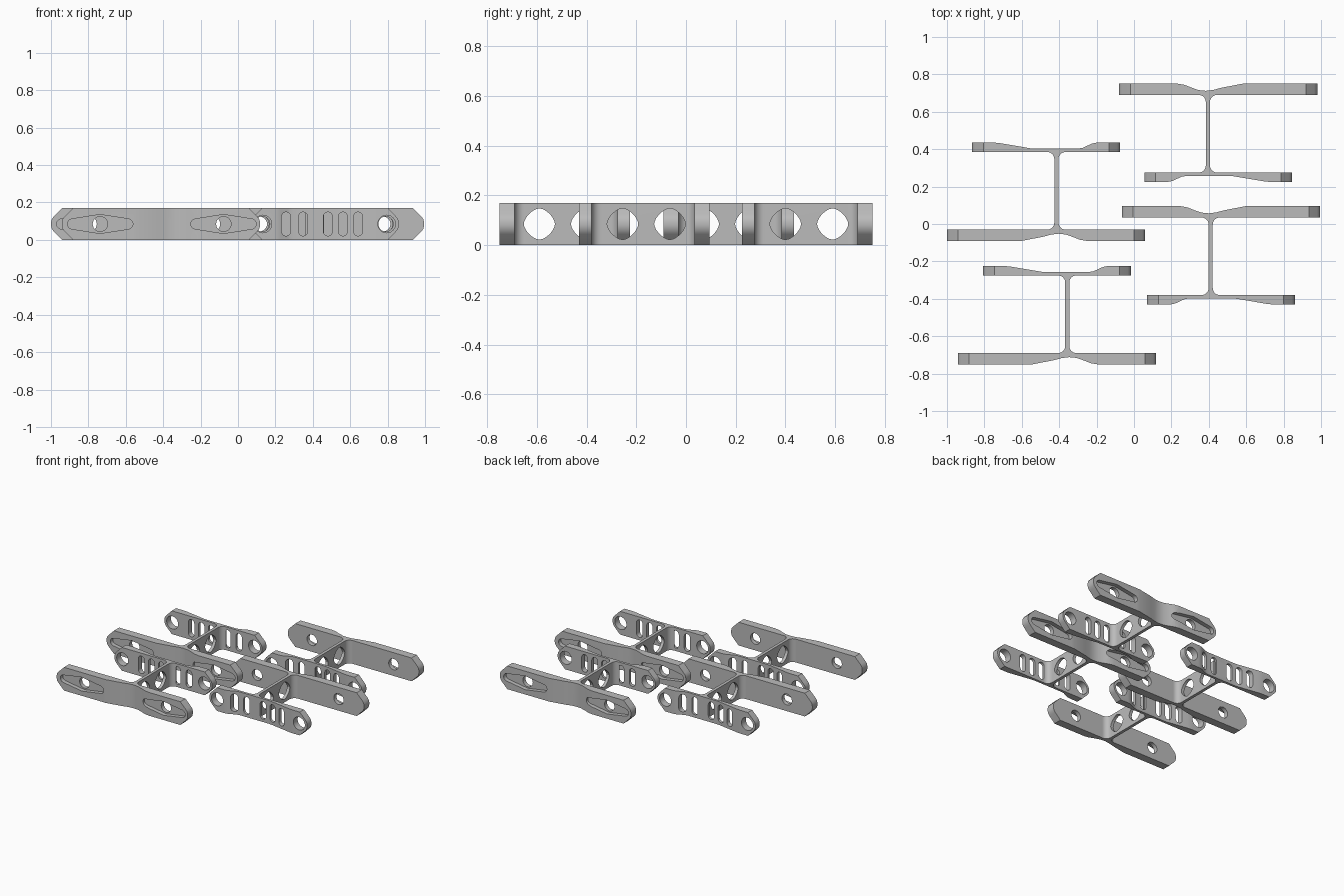
import bpy, math

if "Cube" in bpy.data.objects:
    bpy.data.objects.remove(bpy.data.objects["Cube"])

HEIGHT = 0.17
MID = HEIGHT / 2

grey = bpy.data.materials.new("plain grey")
grey.diffuse_color = (0.5, 0.5, 0.5, 1)
grey.use_nodes = True
grey.node_tree.nodes["Principled BSDF"].inputs["Base Color"].default_value = grey.diffuse_color


def prism(name, pts, lo, hi, place):
    """Extrude a 2D outline from lo to hi; place maps (u, v, w) to x, y, z."""
    n = len(pts)
    verts = [place(u, v, lo) for u, v in pts] + [place(u, v, hi) for u, v in pts]
    faces = [list(range(n))[::-1], list(range(n, 2 * n))]
    faces += [[i, (i + 1) % n, (i + 1) % n + n, i + n] for i in range(n)]
    mesh = bpy.data.meshes.new(name)
    mesh.from_pydata(verts, [], faces)
    import bmesh
    bm = bmesh.new()
    bm.from_mesh(mesh)
    bmesh.ops.recalc_face_normals(bm, faces=bm.faces)
    bm.to_mesh(mesh)
    bm.free()
    obj = bpy.data.objects.new(name, mesh)
    bpy.context.collection.objects.link(obj)
    return obj


def along_z(u, v, w):
    return (u, v, w)


def along_y(u, v, w):
    return (u, w, v)


def along_x(u, v, w):
    return (w, u, v)


def arc(cx, cy, r, a0, a1, n):
    return [(cx + r * math.cos(math.radians(a0 + (a1 - a0) * i / n)),
             cy + r * math.sin(math.radians(a0 + (a1 - a0) * i / n))) for i in range(n + 1)]


def circle(cx, r):
    return arc(cx, MID, r, 0, 345, 23)


def slot(cx, width, height):
    r, h = width / 2, height / 2 - width / 2
    return arc(cx, MID + h, r, 0, 180, 8) + arc(cx, MID - h, r, 180, 360, 8)


def spindle(cx):
    """Long recess, widest around the hole and narrow at both ends."""
    r = 0.027
    return (arc(cx + 0.148, MID, r, -80, 80, 8) + arc(cx, MID, 0.05, 80, 100, 4)
            + arc(cx - 0.148, MID, r, 100, 260, 8) + arc(cx, MID, 0.05, 260, 280, 4))


def rounded_diamond(cy, r):
    pts = []
    for i in range(32):
        c, s = math.cos(i * math.pi / 16), math.sin(i * math.pi / 16)
        k = r / (abs(c) ** 1.6 + abs(s) ** 1.6) ** (1 / 1.6)
        pts.append((cy + c * k, MID + s * k))
    return pts


def bar_outline(x0, x1, c=0.06):
    """Side outline with chamfered ends and softened tips."""
    d, k = 0.016, 0.005
    right = [(x1 - c, 0), (x1 - d, c - d), (x1 - k, c - k / 2), (x1, c + d)]
    right += [(x, HEIGHT - z) for x, z in reversed(right)]
    return right + [(x0 + x1 - x, z) for x, z in reversed(right)]


def carve(obj, tools):
    """Apply boolean tools given as (object, operation), then tidy up."""
    for tool, op in tools:
        mod = obj.modifiers.new("carve", 'BOOLEAN')
        mod.object, mod.operation, mod.solver = tool, op, 'EXACT'
        tool.hide_render = True
    bpy.context.view_layer.update()
    deps = bpy.context.evaluated_depsgraph_get()
    mesh = bpy.data.meshes.new_from_object(obj.evaluated_get(deps))
    obj.modifiers.clear()
    obj.data = mesh
    for tool, _ in tools:
        bpy.data.objects.remove(tool)
    mesh.materials.clear()
    mesh.materials.append(grey)
    mesh.shade_smooth()
    mesh.set_sharp_from_angle(angle=math.radians(25))
    return obj


def cut(outline, lo, hi, place):
    return (prism("cutter", outline, lo, hi, place), 'DIFFERENCE')


# Long bar: waisted on the outer face, two holes set in spindle recesses
profile = [(-0.585, 0), (-0.185, 0), (-0.07, 0.022), (-0.03, 0.033), (0.01, 0.038),
           (0.05, 0.034), (0.09, 0.02), (0.125, 0.006), (0.16, 0), (0.475, 0),
           (0.475, 0.06), (-0.585, 0.06)]
long_bar = prism("long_bar", profile, 0, HEIGHT, along_z)
tools = [(prism("ends", bar_outline(-0.585, 0.475), -0.1, 0.2, along_y), 'INTERSECT')]
for x in (-0.38, 0.28):
    tools += [cut(spindle(x), -0.1, 0.03, along_y), cut(circle(x, 0.04), -0.2, 0.2, along_y)]
carve(long_bar, tools)

# Short bar: thinner middle, end holes and a row of upright slots
profile = [(-0.45, 0.475), (0.34, 0.475), (0.34, 0.525), (0.215, 0.525), (0.19, 0.52),
           (0.14, 0.497), (0.115, 0.493), (-0.115, 0.493), (-0.14, 0.495),
           (-0.3, 0.522), (-0.33, 0.525), (-0.45, 0.525)]
short_bar = prism("short_bar", profile, 0, HEIGHT, along_z)
tools = [(prism("ends", bar_outline(-0.45, 0.34), 0.4, 0.6, along_y), 'INTERSECT')]
tools += [cut(circle(x, 0.047), 0.4, 0.6, along_y) for x in (-0.385, 0.277)]
tools += [cut(slot(x, 0.048, 0.128), 0.4, 0.6, along_y)
          for x in (-0.232, -0.151, -0.071, 0.062, 0.153)]
carve(short_bar, tools)

# Web: thin plate with filleted roots and two rounded-diamond openings
T, R, Y0, Y1 = 0.011, 0.038, 0.06, 0.475
half = ([(T + R, Y0 - 0.004)] + arc(T + R, Y0 + R, R, 270, 180, 8)
        + arc(T + R, Y1 - R, R, 180, 90, 8) + [(T + R, Y1 + 0.004)])
web = prism("web", half + [(-x, y) for x, y in reversed(half)], 0, HEIGHT, along_z)
carve(web, [cut(rounded_diamond(y, 0.063), -0.1, 0.1, along_x) for y in (0.16, 0.35)])

# Four brackets: two facing front, two turned half round
parts = [long_bar, short_bar, web]
places = [(-0.415, -0.09, 0), (-0.357, -0.75, 0), (0.395, 0.75, math.pi), (0.41, 0.095, math.pi)]
for i, (x, y, turn) in enumerate(places):
    for part in parts:
        obj = part if i == 0 else part.copy()
        if i:
            bpy.context.collection.objects.link(obj)
        obj.name = f"{part.name.split('.')[0].rstrip('_1234')}_{i + 1}"
        obj.location = (x, y, 0)
        obj.rotation_euler = (0, 0, turn)
